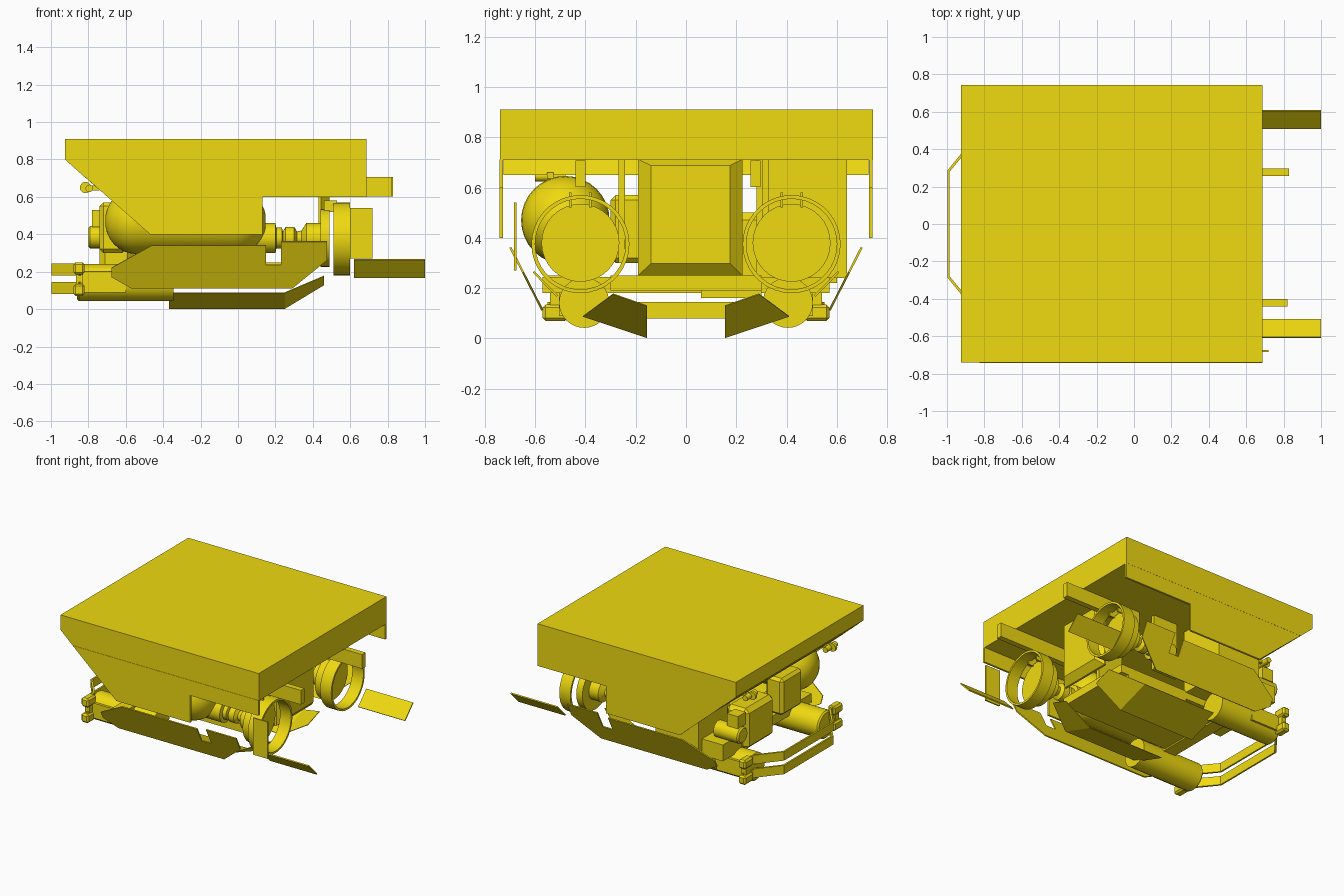
import bpy, bmesh, math
from mathutils import Vector

if "Cube" in bpy.data.objects:
    bpy.data.objects.remove(bpy.data.objects["Cube"])

mat = bpy.data.materials.new("yellow_paint")
mat.diffuse_color = (0.87, 0.70, 0.005, 1)
mat.use_nodes = True
mat.node_tree.nodes["Principled BSDF"].inputs["Base Color"].default_value = mat.diffuse_color


def finish(name, bm):
    bmesh.ops.recalc_face_normals(bm, faces=bm.faces[:])
    me = bpy.data.meshes.new(name)
    bm.to_mesh(me)
    bm.free()
    me.materials.append(mat)
    ob = bpy.data.objects.new(name, me)
    bpy.context.collection.objects.link(ob)
    return ob


def smooth(ob, angle=35):
    bpy.context.view_layer.objects.active = ob
    for o in bpy.context.selected_objects:
        o.select_set(False)
    ob.select_set(True)
    bpy.ops.object.shade_smooth_by_angle(angle=math.radians(angle))
    return ob


def box(name, x0, x1, y0, y1, z0, z1, bevel=0):
    bm = bmesh.new()
    bmesh.ops.create_cube(bm, size=1)
    for v in bm.verts:
        v.co = Vector(((x0 + x1) / 2 + v.co.x * (x1 - x0),
                       (y0 + y1) / 2 + v.co.y * (y1 - y0),
                       (z0 + z1) / 2 + v.co.z * (z1 - z0)))
    if bevel:
        bmesh.ops.bevel(bm, geom=bm.edges[:], offset=bevel, segments=1, affect='EDGES')
    return finish(name, bm)


def plate(name, pts, offset):
    """Flat 3D outline given thickness along an offset vector."""
    bm = bmesh.new()
    a = [bm.verts.new(p) for p in pts]
    b = [bm.verts.new(Vector(p) + Vector(offset)) for p in pts]
    bm.faces.new(a)
    bm.faces.new(b[::-1])
    for i in range(len(a)):
        j = (i + 1) % len(a)
        bm.faces.new((a[i], a[j], b[j], b[i]))
    return finish(name, bm)


def lathe(name, prof, y, z, n=32, closed=False):
    """Revolve (x, radius) points round an x-parallel axis."""
    bm = bmesh.new()
    rings = []
    for x, r in prof:
        rings.append([bm.verts.new((x, y + r * math.cos(2 * math.pi * i / n),
                                    z + r * math.sin(2 * math.pi * i / n))) for i in range(n)])
    pairs = list(zip(rings, rings[1:])) + ([(rings[-1], rings[0])] if closed else [])
    for a, b in pairs:
        for i in range(n):
            j = (i + 1) % n
            bm.faces.new((a[i], a[j], b[j], b[i]))
    if not closed:
        bm.faces.new(rings[0])
        bm.faces.new(rings[-1])
    return smooth(finish(name, bm))


def cyl_y(name, x, z, r, y0, y1):
    bm = bmesh.new()
    bmesh.ops.create_cone(bm, cap_ends=True, segments=20, radius1=r, radius2=r, depth=y1 - y0)
    for v in bm.verts:
        v.co = Vector((x + v.co.x, (y0 + y1) / 2 + v.co.z, z + v.co.y))
    return smooth(finish(name, bm))


# Hood: solid cover slab, hanging side plates and sloped rear lip
plate("hood_cover", [(x, -0.74, z) for x, z in
      [(-0.925, 0.91), (0.687, 0.91), (0.687, 0.71), (-0.825, 0.71), (-0.925, 0.80)]], (0, 1.483, 0))
plate("hood_rear_lip", [(x, -0.725, z) for x, z in
      [(-0.825, 0.712), (-0.757, 0.65), (-0.742, 0.65), (-0.80, 0.712)]], (0, 1.45, 0))
skirt = [(-0.675, 0.22), (-0.46, 0.34), (0.15, 0.34), (0.15, 0.235), (0.23, 0.235), (0.23, 0.36),
         (0.475, 0.36), (0.475, 0.26), (0.29, 0.11), (-0.57, 0.11), (-0.675, 0.17)]
for s, side in ((-1, "left"), (1, "right")):
    plate("hood_side_" + side, [(x, s * 0.742, z) for x, z in
          [(-0.825, 0.712), (0.687, 0.712), (0.687, 0.6), (0.13, 0.6), (0.13, 0.4), (-0.47, 0.4)]],
          (0, -s * 0.015, 0))
    # Slanted lower side skirt
    plate("skirt_" + side, [(x, s * (0.575 + (z - 0.11) * 0.51), z) for x, z in skirt],
          (0, -s * 0.008, 0.003))
    # Bent skid plate under the belly
    bm = bmesh.new()
    rows = [[bm.verts.new(p) for p in ((x, s * 0.155, za), (x, s * yb, zb))]
            for x, za, yb, zb in ((-0.37, 0.003, 0.41, 0.088), (0.25, 0.003, 0.41, 0.088), (0.46, 0.13, 0.29, 0.177))]
    for a, b in zip(rows, rows[1:]):
        bm.faces.new((a[0], a[1], b[1], b[0]))
    ob = finish("skid_plate_" + side, bm)
    md = ob.modifiers.new("thickness", 'SOLIDIFY')
    md.thickness = 0.004
    md.offset = 0
    # Rear deflector plate, tilted inward
    plate("deflector_" + side, [(0.62, s * 0.61, 0.262), (1, s * 0.61, 0.262),
          (1, s * 0.515, 0.165), (0.62, s * 0.515, 0.165)], (0, -s * 0.006, 0.006))

    # Wheel-like thruster: hoop, disc and stepped shaft
    y, z = s * 0.42, 0.375
    lathe("thruster_hoop_" + side, [(0.51, 0.195), (0.6, 0.195), (0.6, 0.18), (0.51, 0.18)], y, z, 36, True)
    lathe("thruster_shaft_" + side,
          [(0.05, 0.08), (0.20, 0.08), (0.205, 0.055), (0.235, 0.055), (0.24, 0.035), (0.255, 0.06),
           (0.30, 0.06), (0.315, 0.035), (0.34, 0.04), (0.365, 0.08), (0.44, 0.08), (0.44, 0.155),
           (0.49, 0.155)], y, z + 0.005)
    for i in (-1, 1):
        box("hoop_strut_" + side, 0.46, 0.53, y + i * 0.04 - 0.005, y + i * 0.04 + 0.005, 0.52, 0.58)
    # Low front tube
    lathe("front_tube_" + side, [(-0.86, 0.09), (-0.85, 0.1), (-0.345, 0.1)], s * 0.405, 0.142)
    # Bumper end brackets
    for z0 in (0.07, 0.185):
        box("bumper_clamp_" + side, -0.88, -0.82, s * 0.52 - 0.05, s * 0.52 + 0.05, z0, z0 + 0.065, 0.012)
    box("bumper_web_" + side, -0.865, -0.83, s * 0.52 - 0.02, s * 0.52 + 0.02, 0.12, 0.2)
    box("bumper_arm_" + side, -0.85, -0.6, s * 0.49 - 0.015, s * 0.49 + 0.015, 0.09, 0.2)

# Double bent bumper bar
path = [(-0.85, 0.55), (-0.865, 0.45), (-0.998, 0.285)]
path = path + [(x, -y) for x, y in reversed(path)]
outline = path + [(x + 0.012, y * 0.98) for x, y in reversed(path)]
for z0 in (0.08, 0.18):
    plate("bumper_bar", [(x, y, z0) for x, y in outline], (0, 0, 0.065))

# Rear tray with a chamfered face
bm = bmesh.new()
rings = [[bm.verts.new((x, y, z)) for y, z in ((a, c), (b, c), (b, d), (a, d))] for x, a, b, c, d in
         ((0.43, -0.19, 0.225, 0.25, 0.712), (0.445, -0.19, 0.225, 0.25, 0.712), (0.49, -0.14, 0.175, 0.298, 0.688))]
bm.faces.new(rings[0])
bm.faces.new(rings[2])
for a, b in zip(rings, rings[1:]):
    for i in range(4):
        bm.faces.new((a[i], a[i - 1], b[i - 1], b[i]))
finish("rear_tray", bm)

# Belly pan and cross members
box("floor_pan", -0.62, 0.36, -0.30, 0.30, 0.19, 0.25)
box("floor_step", -0.2, 0.30, 0.06, 0.30, 0.16, 0.20)
box("cross_member", -0.62, -0.52, -0.57, 0.57, 0.18, 0.245)

# Round tank on one side, casing on the other
arc = [(0.17 * math.cos(a), 0.17 * math.sin(a) + 0.006) for a in [math.radians(8 + 82 * i / 7) for i in range(8)]]
lathe("tank", [(-0.54 - c, r) for c, r in arc] + [(-0.02 + c, r) for c, r in reversed(arc)], -0.48, 0.47)
box("side_casing", -0.55, -0.2, 0.28, 0.64, 0.24, 0.712)

# Front machinery blocks and small motor
box("pump_block", -0.74, -0.56, 0.02, 0.35, 0.2, 0.5, 0.03)
box("control_block", -0.74, -0.6, -0.3, -0.06, 0.3, 0.57, 0.02)
box("motor_mount", -0.72, -0.55, 0.38, 0.6, 0.22, 0.34)
box("motor_cap", -0.78, -0.69, 0.42, 0.51, 0.44, 0.53)
lathe("motor", [(-0.80, 0.05), (-0.79, 0.06), (-0.6, 0.06)], 0.48, 0.385, 24)

# Vertical support strips
for y in (-0.255, 0.315):
    box("support_strip", -0.1, 0.1, y - 0.013, y + 0.013, 0.3, 0.712)

# Rear beams under the hood and a flat guard
box("beam_right", 0.2, 0.83, 0.257, 0.297, 0.602, 0.707)
box("beam_left", 0.2, 0.82, -0.44, -0.40, 0.602, 0.707)
box("guard_plate", 0.6, 0.72, -0.684, -0.674, 0.27, 0.54)

# Small front rollers
for y in (0.39, -0.54):
    cyl_y("roller", -0.795, 0.645, 0.02, y - 0.06, y + 0.06)
    cyl_y("roller_flange", -0.815, 0.65, 0.03, y - 0.01, y + 0.01)
    box("roller_hanger", -0.8, -0.74, y - 0.012, y + 0.012, 0.635, 0.66)
